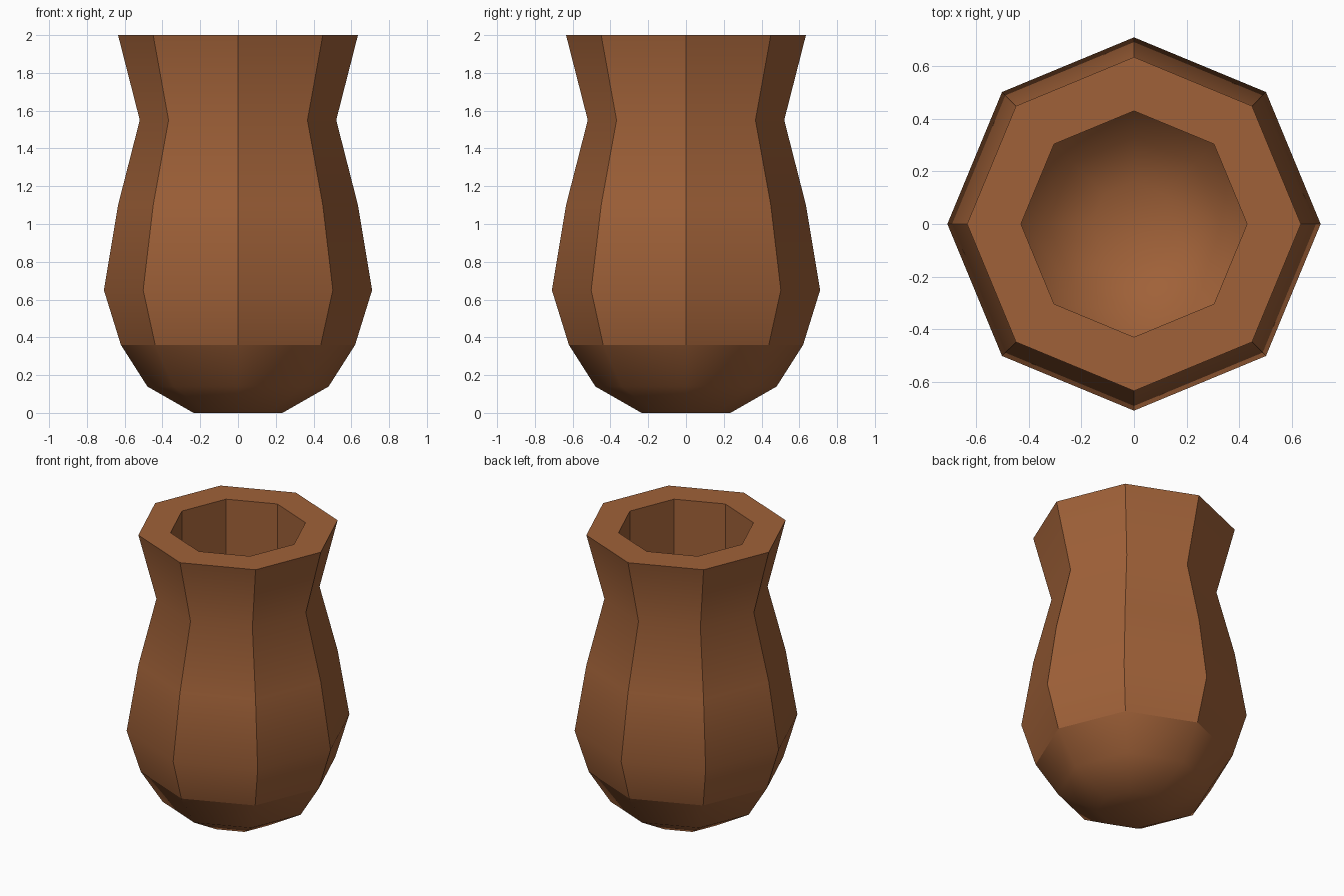
import bpy, bmesh
from math import cos, sin, pi

if "Cube" in bpy.data.objects:
    bpy.data.objects.remove(bpy.data.objects["Cube"])

SIDES = 8
# Radius, height: outer base up to the rim, then down the straight bore to the inner floor
PROFILE = [(0.235, 0.0), (0.48, 0.14), (0.62, 0.36), (0.71, 0.65), (0.635, 1.1),
           (0.52, 1.55), (0.635, 2.0), (0.43, 2.0), (0.43, 0.36), (0.33, 0.24), (0.16, 0.16)]
SHARP_RINGS = {2, 6, 7, 8}        # bowl seam, rim edges, inner floor seam
FLAT_BANDS = range(2, 8)          # bands whose upright corners stay crisp

# Octagonal vase body
bm = bmesh.new()
rings = [[bm.verts.new((r * cos(2 * pi * i / SIDES), r * sin(2 * pi * i / SIDES), z))
          for i in range(SIDES)] for r, z in PROFILE]
for a, b in zip(rings, rings[1:]):
    for i in range(SIDES):
        j = (i + 1) % SIDES
        bm.faces.new((a[i], a[j], b[j], b[i]))
bm.faces.new(rings[0][::-1])
bm.faces.new(rings[-1])
bmesh.ops.recalc_face_normals(bm, faces=bm.faces)

# Smooth bowls, crisp panel corners
for f in bm.faces:
    f.smooth = True
for k, ring in enumerate(rings):
    for i in range(SIDES):
        if k in SHARP_RINGS:
            bm.edges.get((ring[i], ring[(i + 1) % SIDES])).smooth = False
        if k in FLAT_BANDS:
            bm.edges.get((ring[i], rings[k + 1][i])).smooth = False

mesh = bpy.data.meshes.new("vase")
bm.to_mesh(mesh)
bm.free()
vase = bpy.data.objects.new("vase", mesh)
bpy.context.collection.objects.link(vase)

# Terracotta colour
clay = bpy.data.materials.new("terracotta")
clay.diffuse_color = (0.35, 0.12, 0.04, 1)
clay.use_nodes = True
clay.node_tree.nodes["Principled BSDF"].inputs["Base Color"].default_value = clay.diffuse_color
mesh.materials.append(clay)
